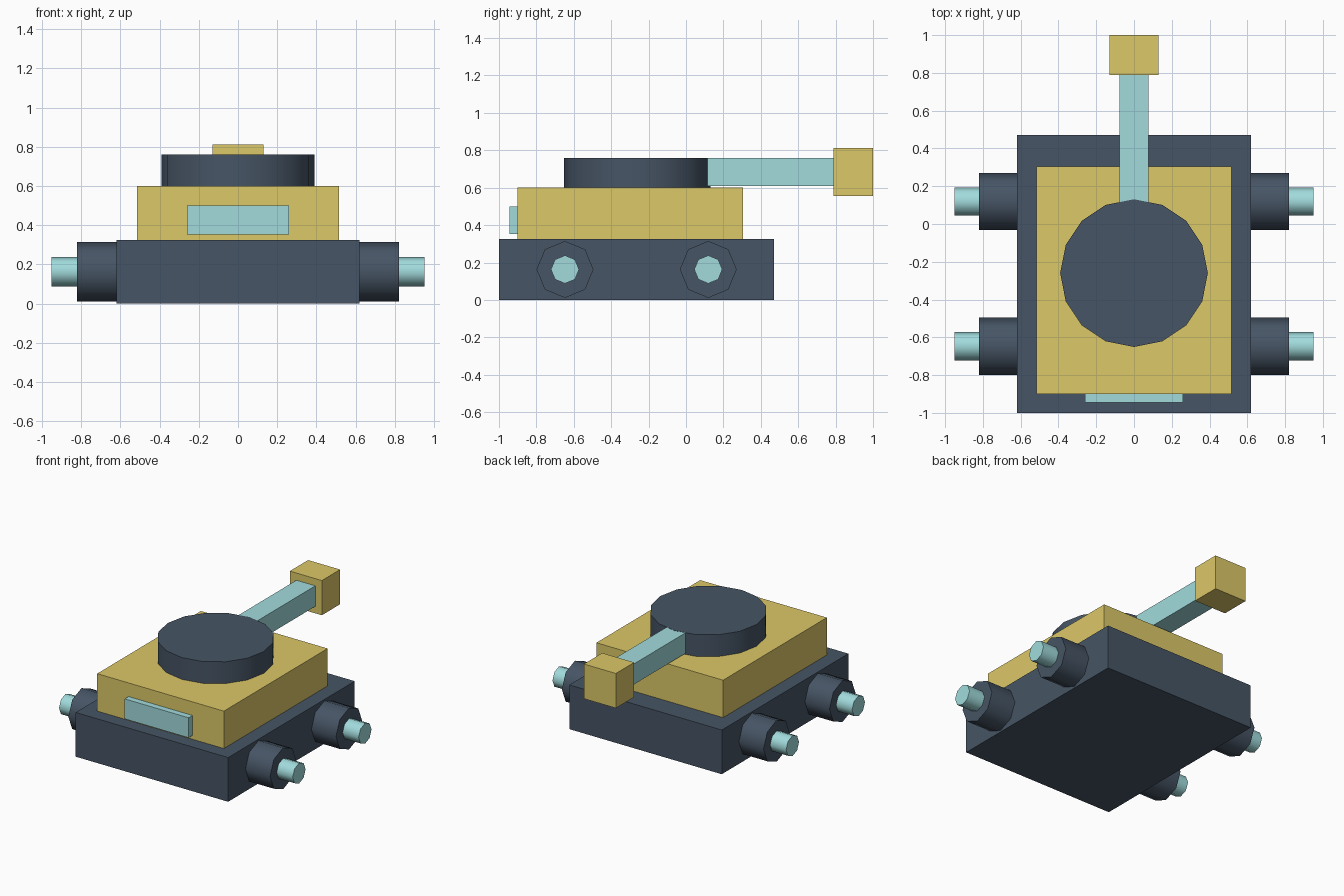
import bpy
from math import pi, radians

if "Cube" in bpy.data.objects:
    bpy.data.objects.remove(bpy.data.objects["Cube"])


def material(name, rgb):
    m = bpy.data.materials.new(name)
    m.diffuse_color = (*rgb, 1)
    m.use_nodes = True
    m.node_tree.nodes["Principled BSDF"].inputs["Base Color"].default_value = m.diffuse_color
    return m


DARK = material("slate", (0.062, 0.09, 0.13))
YELLOW = material("yellow", (0.72, 0.58, 0.14))
CYAN = material("pale_cyan", (0.36, 0.71, 0.72))


def box(name, x, y, z, mat):
    """Box from (min, max) ranges."""
    bpy.ops.mesh.primitive_cube_add(size=1, location=[sum(r) / 2 for r in (x, y, z)])
    ob = bpy.context.object
    ob.name = name
    ob.scale = [r[1] - r[0] for r in (x, y, z)]
    bpy.ops.object.transform_apply(location=False, rotation=False, scale=True)
    ob.data.materials.append(mat)
    return ob


def cylinder(name, sides, radius, depth, loc, mat, along_x=False):
    bpy.ops.mesh.primitive_cylinder_add(
        vertices=sides, radius=radius, depth=depth, location=loc,
        rotation=(0, pi / 2 if along_x else 0, 0))
    ob = bpy.context.object
    ob.name = name
    ob.data.materials.append(mat)
    # rounded sides, crisp caps
    bpy.ops.object.shade_smooth_by_angle(angle=radians(60))
    return ob


# Stacked body
box("lower_hull", (-0.62, 0.62), (-1.0, 0.47), (0, 0.325), DARK)
box("upper_hull", (-0.515, 0.515), (-0.9, 0.305), (0.325, 0.6), YELLOW)
box("front_plate", (-0.26, 0.26), (-0.945, -0.895), (0.353, 0.5), CYAN)

# Turret with square barrel starting at its centre
cylinder("turret", 16, 0.391, 0.16, (0, -0.26, 0.68), DARK)
box("barrel", (-0.077, 0.077), (-0.26, 0.8), (0.608, 0.759), CYAN)
box("muzzle", (-0.13, 0.13), (0.788, 1.0), (0.557, 0.812), YELLOW)

# Four wheels with protruding hubs
for side, sx in (("left", -1), ("right", 1)):
    for end, y in (("front", -0.647), ("rear", 0.119)):
        cylinder(f"{end}_{side}_wheel", 8, 0.152, 0.21, (sx * 0.715, y, 0.163), DARK, True)
        cylinder(f"{end}_{side}_hub", 8, 0.075, 0.15, (sx * 0.875, y, 0.163), CYAN, True)
